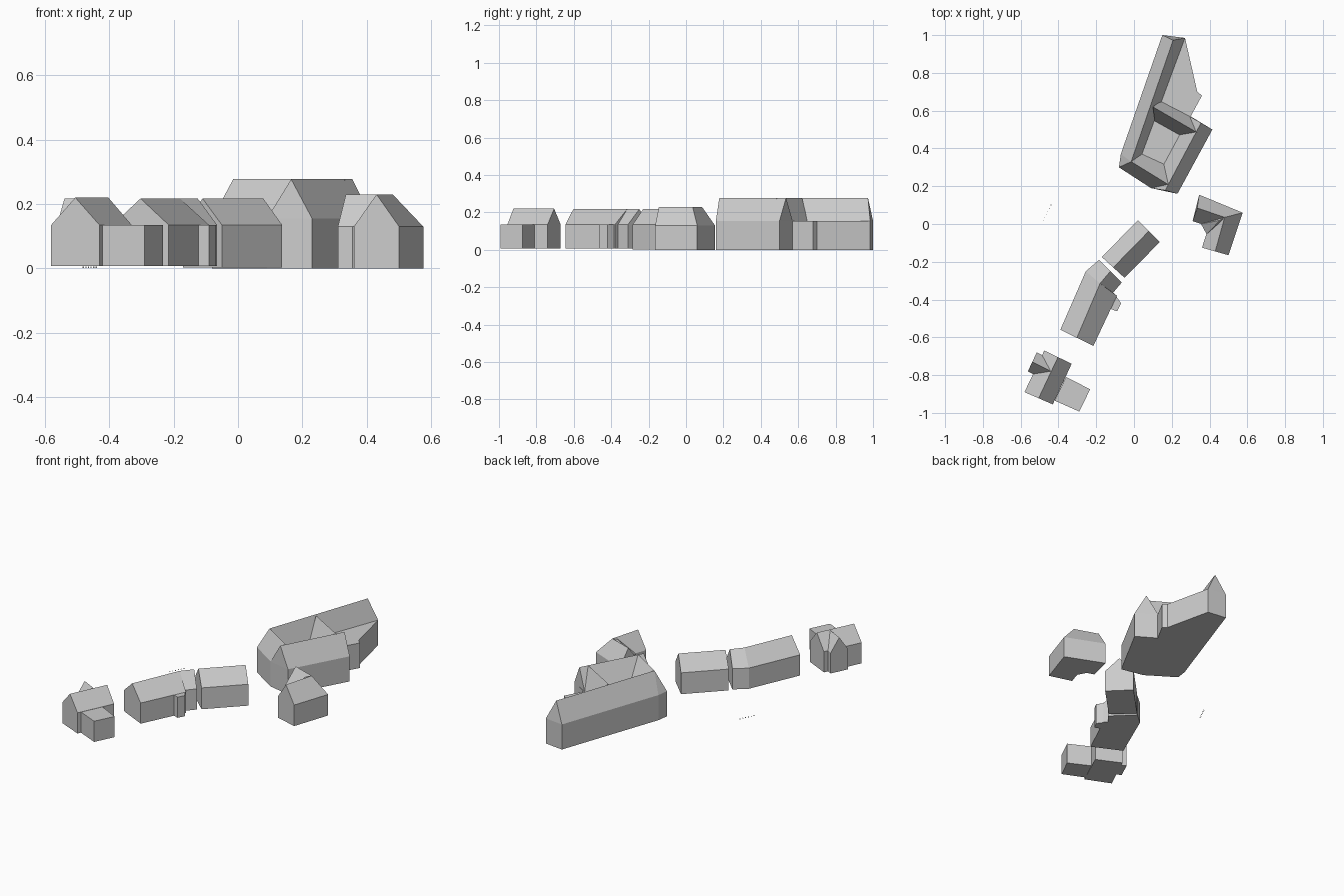
import bpy, bmesh
from mathutils import Vector

if "Cube" in bpy.data.objects:
    bpy.data.objects.remove(bpy.data.objects["Cube"])


def finish(name, bm):
    bmesh.ops.recalc_face_normals(bm, faces=bm.faces)
    me = bpy.data.meshes.new(name)
    bm.to_mesh(me)
    bm.free()
    ob = bpy.data.objects.new(name, me)
    bpy.context.collection.objects.link(ob)
    return ob


def block(name, pts, z0, z1):
    """Flat-topped volume over a plan outline."""
    bm = bmesh.new()
    face = bm.faces.new([bm.verts.new((x, y, z0)) for x, y in pts])
    ext = bmesh.ops.extrude_face_region(bm, geom=[face], use_keep_orig=True)
    top = [v for v in ext["geom"] if isinstance(v, bmesh.types.BMVert)]
    bmesh.ops.translate(bm, verts=top, vec=(0, 0, z1 - z0))
    return finish(name, bm)


def gabled(name, sections, z0, ze, zr):
    """Gabled volume through cross-sections (left eave, ridge, right eave)."""
    bm = bmesh.new()
    rows = []
    for l, r, rt in sections:
        if r is None:
            r = ((l[0] + rt[0]) / 2, (l[1] + rt[1]) / 2)
        ring = [(*l, z0), (*l, ze), (*r, zr), (*rt, ze), (*rt, z0)]
        if z0 == ze:
            ring = ring[1:4]
        rows.append([bm.verts.new(p) for p in ring])
    n = len(rows[0])
    for a, b in zip(rows, rows[1:]):
        for i in range(n):
            j = (i + 1) % n
            bm.faces.new((a[i], a[j], b[j], b[i]))
    for end in (rows[0], rows[-1]):
        if n == 5:      # wall and sloping gable kept as separate flat faces
            bm.faces.new((end[0], end[1], end[3], end[4]))
            bm.faces.new(end[1:4])
        else:
            bm.faces.new(end)
    return finish(name, bm)


# Large courtyard building: walls and flat roof, then the ring of pitched roofs
E, R = 0.155, 0.277
block("courtyard_walls",
      [(.15, 1), (.27, .985), (.335, .70), (.36, .68), (.30, .57), (.415, .50),
       (.23, .16), (.09, .19), (-.08, .30), (-.07, .37)], 0, E)
roofs = {
    "west_roof": [((-.07, .37), (-.015, .33), (.042, .37)),
                  ((.15, 1), (.207, .973), (.27, .985))],
    "west_hip": [((-.07, .37), (-.015, .33), (-.08, .30)),
                 ((0, .38), (0, .322), (0, .25))],
    "south_roof": [((.042, .37), (-.015, .33), (-.08, .30)),
                   ((.195, .30), (.18, .21), (.09, .19))],
    "east_roof": [((.09, .19), (.165, .178), (.23, .16)),
                  ((.295, .57), (.355, .535), (.415, .50))],
    "north_roof": [((.14, .65), (.10, .62), (.11, .545)),
                   ((.295, .57), (.333, .485), (.28, .45))],
}
for name, sec in roofs.items():
    gabled(name, sec, E, E, R)

# East L-shaped house with a chamfered inner corner
gabled("east_house_front_wing",
       [((.36, -.125), (.43, -.145), (.50, -.165)),
        ((.41, .03), (.48, .035), (.575, .06))], 0, .13, .23)
gabled("east_house_rear_wing",
       [((.31, .015), (.335, .085), (.345, .155)),
        ((.46, -.035), (.48, .035), (.575, .06))], 0, .13, .23)
gabled("east_house_corner",
       [((.355, 0), (.455, .02), (.385, -.055)),
        ((.44, .05), (.475, .033), (.47, -.03))], 0, .13, .228)

# Row of two houses
G = 0.007
gabled("row_house_north",
       [((-.17, -.175), None, (-.05, -.285)),
        ((.02, .02), None, (.137, -.095))], 0.003, .135, .217)
gabled("row_house_south",
       [((-.39, -.56), None, (-.215, -.645)),
        ((-.255, -.25), (-.18, -.315), (-.09, -.38)),
        ], G, .135, .217)
gabled("row_house_link",
       [((-.255, -.25), (-.18, -.315), (-.12, -.375)),
        ((-.185, -.19), (-.125, -.25), (-.065, -.31))], G, .135, .217)
block("row_house_porch",
      [(-.10, -.375), (-.068, -.42), (-.09, -.462), (-.15, -.44)], G, .135)

# South-west house with cross gable and flat annex
gabled("southwest_house",
       [((-.58, -.89), None, (-.43, -.955)),
        ((-.475, -.67), None, (-.33, -.74))], G, .135, .22)
gabled("southwest_cross_gable",
       [((-.515, -.68), None, (-.562, -.78)),
        ((-.415, -.73), None, (-.465, -.83))], G, .135, .217)
block("southwest_annex",
      [(-.36, -.81), (-.232, -.875), (-.29, -.993), (-.42, -.935)], G, .135)

# Line of tiny markers to the west
for i in range(6):
    p = Vector((-.48, .02)).lerp(Vector((-.44, .10)), i / 5)
    s = .002
    block("marker", [(p.x - s, p.y - s), (p.x + s, p.y - s),
                     (p.x + s, p.y + s), (p.x - s, p.y + s)], 0.002, .006)
